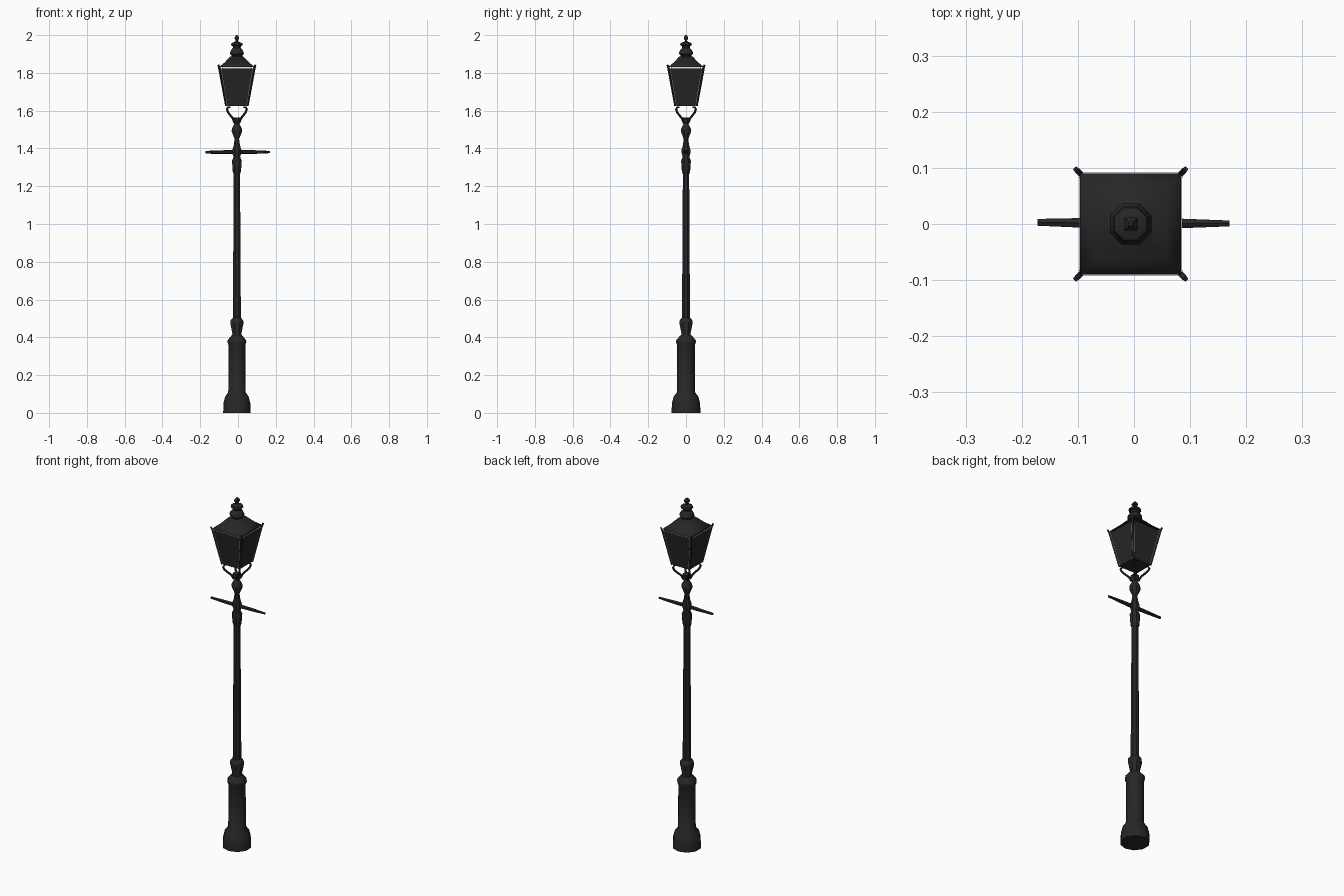
import bpy, bmesh, math
from mathutils import Vector

cube = bpy.data.objects.get("Cube")
if cube:
    bpy.data.objects.remove(cube)

CX = -0.006  # the post stands slightly off centre


def material(name, color):
    m = bpy.data.materials.new(name)
    m.diffuse_color = color
    m.use_nodes = True
    m.node_tree.nodes["Principled BSDF"].inputs["Base Color"].default_value = color
    return m


IRON = material("black iron", (0.02, 0.02, 0.02, 1))
WHITE = material("white glass", (0.95, 0.95, 0.95, 1))


def finish(name, bm, mat, smooth=0):
    """Make the object; smooth is the largest softened edge angle in degrees."""
    bmesh.ops.recalc_face_normals(bm, faces=bm.faces)
    mesh = bpy.data.meshes.new(name)
    bm.to_mesh(mesh)
    bm.free()
    mesh.materials.append(mat)
    ob = bpy.data.objects.new(name, mesh)
    bpy.context.collection.objects.link(ob)
    if smooth:
        bpy.ops.object.select_all(action="DESELECT")
        ob.select_set(True)
        bpy.context.view_layer.objects.active = ob
        bpy.ops.object.shade_smooth_by_angle(angle=math.radians(smooth))


def bridge(bm, rings):
    for a, b in zip(rings, rings[1:]):
        n = len(a)
        for i in range(n):
            bm.faces.new((a[i], a[(i + 1) % n], b[(i + 1) % n], b[i]))


def turned(name, profile, sides, smooth=40, mat=IRON, caps=True):
    """Stack rings of (radius, height) around the post axis."""
    bm = bmesh.new()
    rings = []
    for r, z in profile:
        angles = [(i + 0.5) * math.tau / sides for i in range(sides)]
        rings.append([bm.verts.new((CX + r * math.cos(a), r * math.sin(a), z)) for a in angles])
    bridge(bm, rings)
    if caps:
        bm.faces.new(rings[0])
        bm.faces.new(rings[-1])
    finish(name, bm, mat, smooth)


def square(name, profile, smooth=0, mat=IRON, caps=True):
    """Stack square rings given as (half width, height)."""
    turned(name, [(h * math.sqrt(2), z) for h, z in profile], 4, smooth, mat, caps)


def rod(name, points, radii, sides):
    """Sweep a polygon along a path with a radius at each point."""
    bm = bmesh.new()
    pts = [Vector(p) for p in points]
    plane = (pts[-1] - pts[0]).cross(Vector((0, 0, 1))).normalized()
    rings = []
    for i, p in enumerate(pts):
        t = (pts[min(i + 1, len(pts) - 1)] - pts[max(i - 1, 0)]).normalized()
        v = t.cross(plane).normalized()
        ring = []
        for k in range(sides):
            a = (k + 0.5) * math.tau / sides
            ring.append(bm.verts.new(p + radii[i] * (plane * math.cos(a) + v * math.sin(a))))
        rings.append(ring)
    bridge(bm, rings)
    bm.faces.new(rings[0])
    bm.faces.new(rings[-1])
    finish(name, bm, IRON)


# Post: pedestal, shaft and turned neck
turned("pedestal", [(0.076, 0), (0.075, 0.05), (0.066, 0.085), (0.048, 0.11), (0.047, 0.36),
                    (0.053, 0.375), (0.051, 0.385), (0.03, 0.41)], 10)
turned("lower_collar", [(0.03, 0.405), (0.026, 0.42), (0.038, 0.475), (0.036, 0.49), (0.022, 0.505)], 8)
turned("shaft", [(0.023, 0.50), (0.018, 1.28)], 8)
turned("upper_collar", [(0.019, 1.265), (0.024, 1.28), (0.028, 1.335), (0.019, 1.355),
                        (0.026, 1.38), (0.025, 1.395), (0.017, 1.42)], 8)
turned("neck", [(0.018, 1.415), (0.013, 1.45), (0.03, 1.49), (0.029, 1.503), (0.013, 1.532),
                (0.024, 1.555), (0.022, 1.565)], 8)

# Ladder rest
rod("ladder_rest", [(-0.172, 0.003, 1.38), (-0.09, 0.002, 1.38), (CX, 0, 1.381),
                    (0.08, 0.001, 1.381), (0.17, 0.001, 1.381)],
    [0.007, 0.010, 0.012, 0.010, 0.006], 6)

# Lantern: dark body, white core showing in the slot under the eaves, roof and finial
BOTTOM, TOP = (0.057, 1.625), (0.0915, 1.822)
square("lantern_body", [BOTTOM, TOP])
square("glass_core", [(0.08, 1.82), (0.08, 1.832)], mat=WHITE)
square("glass_rim", [(0.0885, 1.8225), (0.0915, 1.8225)], mat=WHITE, caps=False)
square("roof", [(0.09, 1.83), (0.09, 1.835), (0.065, 1.855), (0.034, 1.888)], smooth=60)
turned("vent", [(0.033, 1.88), (0.031, 1.893), (0.04, 1.90), (0.039, 1.91), (0.03, 1.925),
                (0.022, 1.932), (0.024, 1.942), (0.034, 1.947), (0.031, 1.957), (0.012, 1.965)], 8)
square("finial", [(0.008, 1.96), (0.006, 1.972), (0.012, 1.982), (0.011, 1.99), (0.004, 2.0)])

# Corner bars, white glass edges and scroll brackets, one set per corner
SCROLL = [(0.012, 1.535), (0.022, 1.56), (0.036, 1.577), (0.047, 1.592),
          (0.052, 1.607), (0.047, 1.619), (0.036, 1.617)]
for sx, side in ((-1, "right"), (1, "left")):
    for sy, end in ((-1, "front"), (1, "back")):
        tag = end + "_" + side

        def corner(h, z):
            return (CX + sx * h, sy * h, z)

        rod("corner_bar_" + tag, [corner(*BOTTOM), corner(*TOP), corner(0.098, 1.842)],
            [0.005, 0.007, 0.005], 4)
        rod("scroll_" + tag, [corner(*p) for p in SCROLL],
            [0.006, 0.006, 0.006, 0.006, 0.006, 0.005, 0.004], 5)
        # Thin edge strips beside the bar on both adjoining panes
        for kind, dx, dy in (("x", 1, 0), ("y", 0, 1)):
            bm = bmesh.new()
            verts = []
            for (h, z), offs in ((BOTTOM, (0.0055, 0.008)), (TOP, (0.0075, 0.01))):
                for o in offs:
                    w = h + 0.0006
                    verts.append(bm.verts.new((CX + sx * (w - o * dx), sy * (w - o * dy), z)))
            bm.faces.new((verts[0], verts[1], verts[3], verts[2]))
            finish("glass_edge_" + kind + "_" + tag, bm, WHITE)
